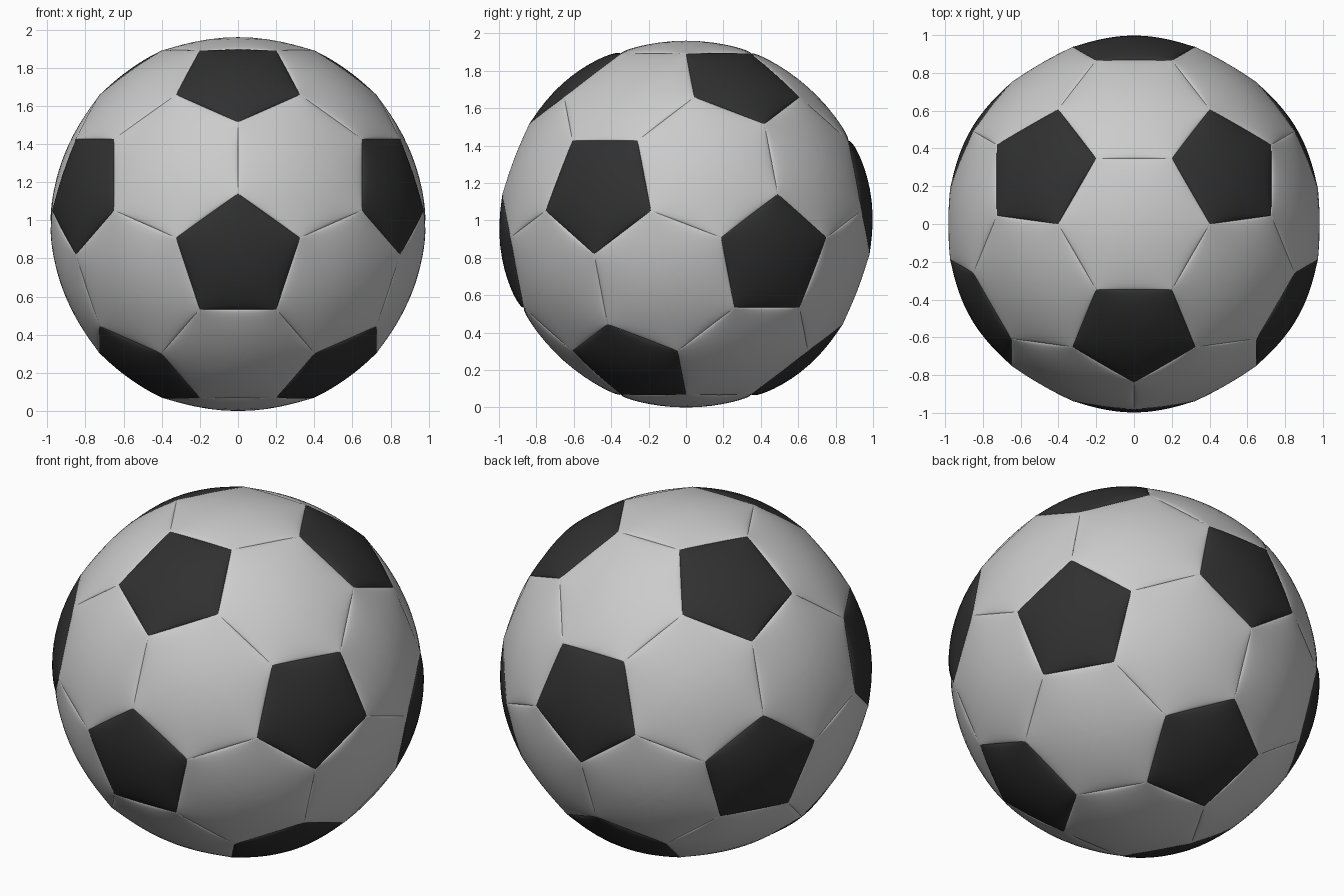
import bpy, bmesh, math
from itertools import combinations
from mathutils import Vector

if "Cube" in bpy.data.objects:
    bpy.data.objects.remove(bpy.data.objects["Cube"])

R = 0.995            # radius of the seam corners
CENTRE = Vector((0, 0, 0.98))
RINGS = [0.2, 0.4, 0.58, 0.72, 0.83, 0.9, 0.945, 0.97, 0.985, 0.995, 1.0]
SPLITS = 8           # segments along each panel side


def polar(theta, azimuth):
    t, a = math.radians(theta), math.radians(azimuth)
    return Vector((math.sin(t) * math.cos(a), math.sin(t) * math.sin(a), math.cos(t)))


# Icosahedron corners, standing on a face: one corner per black panel
tips = [polar(37.377, a) for a in (-90, 30, 150)] + [polar(79.188, a) for a in (90, 210, -30)]
tips += [-p for p in tips]


def adjacent(p, q):
    return 0.3 < p.dot(q) < 0.6


def corner(p, q):
    return (2 * p + q).normalized() * R


def add_panel(bm, corners, bulge):
    """Flat polygon with straight sides, puffed outward with a rounded rim."""
    mid = sum(corners, Vector()) / len(corners)
    n = mid.normalized()
    u = (corners[0] - mid).normalized()
    v = n.cross(u)
    corners = sorted(corners, key=lambda c: math.atan2((c - mid).dot(v), (c - mid).dot(u)))
    sides = list(zip(corners, corners[1:] + corners[:1]))
    side_mids = [(a + b) / 2 - mid for a, b in sides]
    outline = [a.lerp(b, k / SPLITS) - mid for a, b in sides for k in range(SPLITS)]

    def puffed(p):
        prod = 1.0
        for m in side_mids:
            prod *= max(0.0, 1 - p.dot(m) / m.length_squared)
        if prod < 1e-6:
            prod = 0.0
        return bm.verts.new(CENTRE + mid + p + n * bulge * prod ** 0.55)

    hub = puffed(Vector())
    count = len(outline)
    previous = None
    for t in RINGS:
        ring = [puffed(p * t) for p in outline]
        for i in range(count):
            j = (i + 1) % count
            if previous is None:
                bm.faces.new((hub, ring[i], ring[j]))
            else:
                bm.faces.new((previous[i], ring[i], ring[j], previous[j]))
        previous = ring


def make_object(name, panels, bulge):
    bm = bmesh.new()
    for corners in panels:
        add_panel(bm, corners, bulge)
    for f in bm.faces:
        f.smooth = True
    mesh = bpy.data.meshes.new(name)
    bm.to_mesh(mesh)
    bm.free()
    obj = bpy.data.objects.new(name, mesh)
    bpy.context.collection.objects.link(obj)
    return obj


# Black five-sided panels around each corner
pentagons = [[corner(p, q) for q in tips if adjacent(p, q)] for p in tips]
black = make_object("black_panels", pentagons, 0.066)
mat = bpy.data.materials.new("black")
mat.diffuse_color = (0.03, 0.03, 0.03, 1)
mat.use_nodes = True
mat.node_tree.nodes["Principled BSDF"].inputs["Base Color"].default_value = mat.diffuse_color
black.data.materials.append(mat)

# Light six-sided panels, one per icosahedron face
hexagons = [[corner(p, q) for p in tri for q in tri if p is not q]
            for tri in combinations(tips, 3)
            if all(adjacent(p, q) for p, q in combinations(tri, 2))]
make_object("light_panels", hexagons, 0.07)
